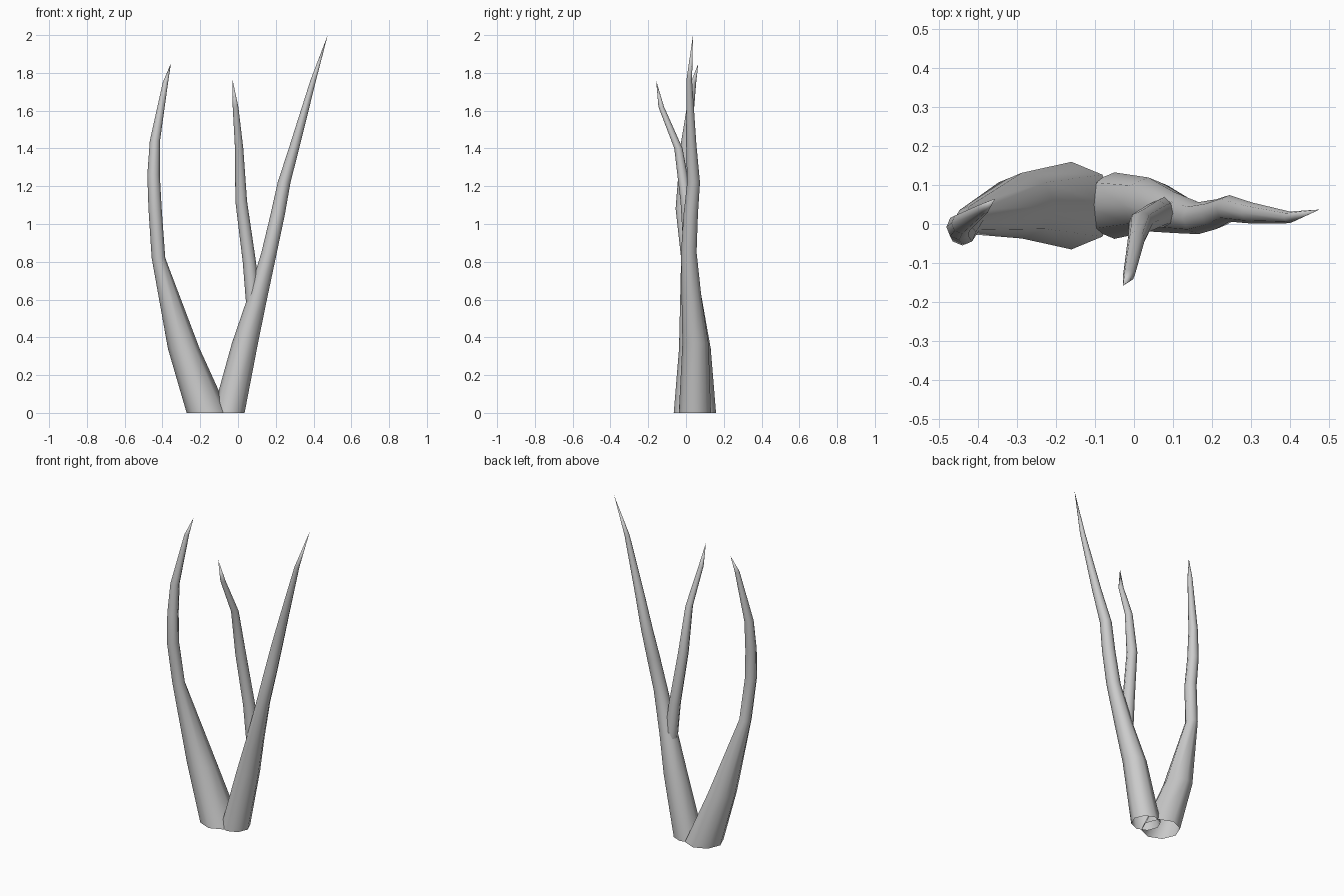
import bpy, bmesh, math

SIDES = 8


def branch(name, rings):
    """Tapered open-ended tube through (x, y, z, radius) rings, closing to a point."""
    bm = bmesh.new()
    loops = []
    for x, y, z, r in rings[:-1]:
        loops.append([bm.verts.new((x + r * math.cos(2 * math.pi * i / SIDES),
                                    y + r * math.sin(2 * math.pi * i / SIDES), z))
                      for i in range(SIDES)])
    tip = bm.verts.new(rings[-1][:3])
    for a, b in zip(loops, loops[1:]):
        for i in range(SIDES):
            j = (i + 1) % SIDES
            bm.faces.new((a[i], a[j], b[j], b[i]))
    for i in range(SIDES):
        bm.faces.new((loops[-1][i], loops[-1][(i + 1) % SIDES], tip))
    for f in bm.faces:
        f.smooth = True
    mesh = bpy.data.meshes.new(name)
    bm.to_mesh(mesh)
    bm.free()
    obj = bpy.data.objects.new(name, mesh)
    bpy.context.collection.objects.link(obj)


# Left stem, bowing outward then back in
branch("left_stem", [
    (-0.16, 0.047, 0, 0.112), (-0.287, 0.047, 0.34, 0.084),
    (-0.421, 0.01, 0.82, 0.036), (-0.439, -0.02, 1.08, 0.035),
    (-0.447, -0.008, 1.26, 0.033), (-0.44, 0.002, 1.44, 0.027),
    (-0.384, 0.04, 1.75, 0.014), (-0.355, 0.065, 1.85, 0)])

# Right stem, the tallest
branch("right_stem", [
    (-0.05, 0.047, 0, 0.085), (0.037, 0.05, 0.37, 0.069),
    (0.1, 0.03, 0.6, 0.053), (0.165, 0.015, 0.85, 0.041),
    (0.21, 0.025, 1.05, 0.038), (0.244, 0.04, 1.22, 0.034),
    (0.302, 0.028, 1.42, 0.027), (0.398, 0.017, 1.76, 0.015),
    (0.475, 0.037, 2.0, 0)])

# Side branch growing from the right stem, leaning forward
branch("side_branch", [
    (0.082, 0.032, 0.575, 0.039), (0.06, 0.025, 0.8, 0.035),
    (0.017, 0.002, 1.12, 0.031), (0.006, -0.04, 1.4, 0.022),
    (-0.013, -0.131, 1.62, 0.015), (-0.028, -0.158, 1.76, 0)])
